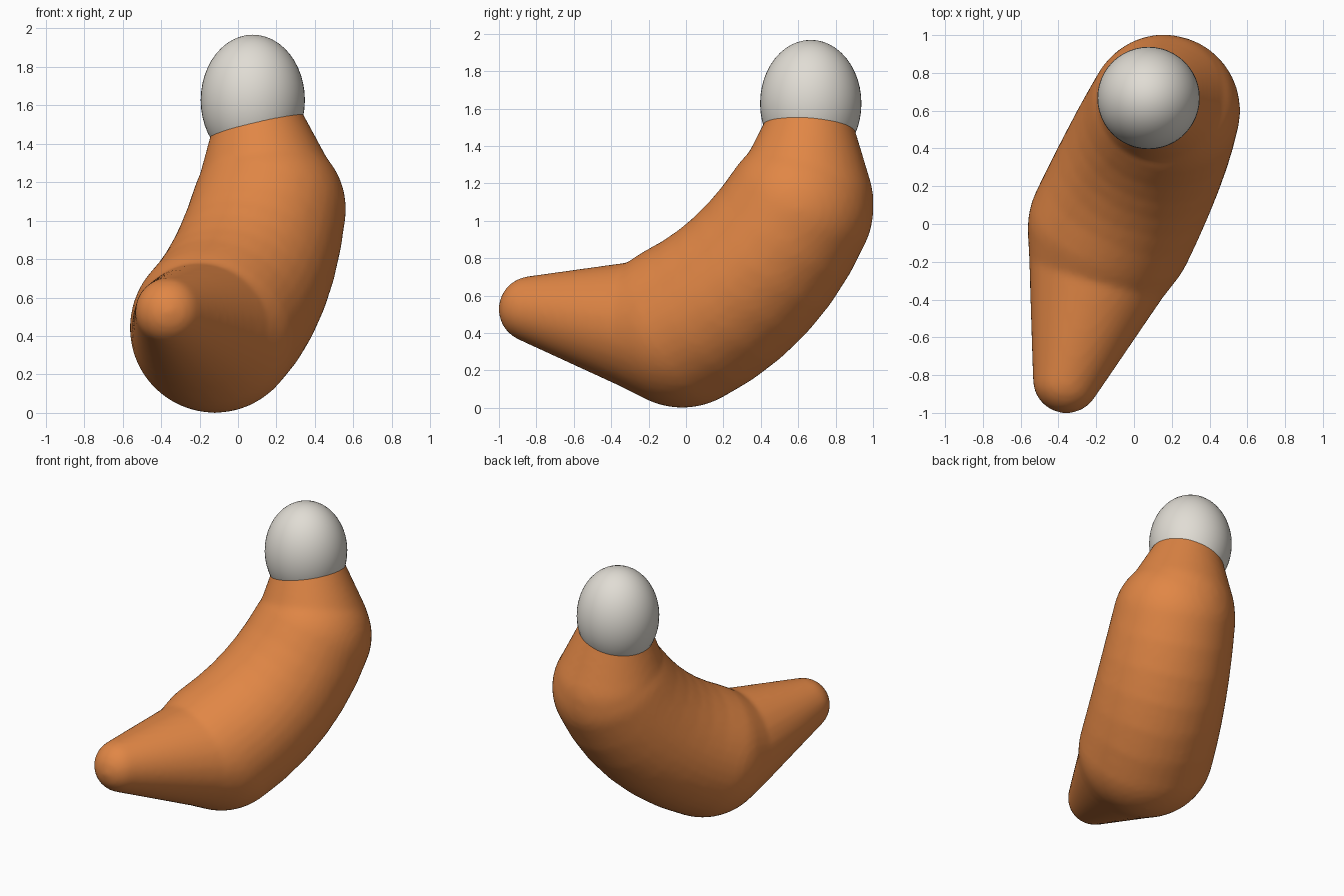
import bpy, bmesh, math
from mathutils import Vector, Matrix

if "Cube" in bpy.data.objects:
    bpy.data.objects.remove(bpy.data.objects["Cube"])


def material(name, rgb):
    m = bpy.data.materials.new(name)
    m.diffuse_color = (*rgb, 1)
    m.use_nodes = True
    m.node_tree.nodes["Principled BSDF"].inputs["Base Color"].default_value = m.diffuse_color
    return m


orange = material("warm orange", (0.75, 0.24, 0.06))
white = material("warm white", (0.75, 0.72, 0.66))


def add_object(name, bm, mat):
    me = bpy.data.meshes.new(name)
    bm.to_mesh(me)
    bm.free()
    me.materials.append(mat)
    ob = bpy.data.objects.new(name, me)
    bpy.context.collection.objects.link(ob)
    return ob


def tapered_capsule(bm, a, b):
    """Hull around two balls, each given as (x, y, z, radius, widening in x)."""
    part = bmesh.new()
    for x, y, z, r, wide in (a, b):
        bmesh.ops.create_icosphere(part, subdivisions=4, radius=r,
                                   matrix=Matrix.Translation((x, y, z))
                                   @ Matrix.Diagonal((wide, 1, 1, 1)))
    hull = bmesh.ops.convex_hull(part, input=part.verts[:])
    loose = {g for g in hull["geom_interior"] + hull["geom_unused"]
             if isinstance(g, bmesh.types.BMVert)}
    bmesh.ops.delete(part, geom=list(loose), context='VERTS')
    me = bpy.data.meshes.new("capsule_part")
    part.to_mesh(me)
    part.free()
    bm.from_mesh(me)
    bpy.data.meshes.remove(me)


# Front horn: tip and knuckle
tip = (-0.358, -0.825, 0.527, 0.177, 1)
knuckle = (-0.165, -0.18, 0.432, 0.36, 1.085)

# Back arc: balls along a curve from elbow to shoulder
elbow, bend, shoulder = (Vector((-0.12, -0.02, 0.443)), Vector((0.07, 0.37, 0.64)),
                         Vector((0.16, 0.60, 1.06)))
steps = 6
arc = []
for i in range(steps + 1):
    t = i / steps
    p = elbow * (1 - t) ** 2 + bend * 2 * t * (1 - t) + shoulder * t * t
    arc.append((*p, 0.443 + (0.402 - 0.443) * t * t, 1))

# Narrowing neck
neck_base = (0.155, 0.625, 1.10, 0.378, 1)
neck_end = (0.11, 0.66, 1.49, 0.232, 1)

chain = [tip, knuckle] + arc
bm = bmesh.new()
for a, b in list(zip(chain, chain[1:])) + [(neck_base, neck_end)]:
    tapered_capsule(bm, a, b)
body = add_object("bent_body", bm, orange)

# Fuse the segments into one skin and soften the creases
remesh = body.modifiers.new("fuse", 'REMESH')
remesh.mode = 'VOXEL'
remesh.voxel_size = 0.02
remesh.use_smooth_shade = True
soften = body.modifiers.new("soften", 'SMOOTH')
soften.factor = 0.5
soften.iterations = 5

# Egg-shaped end
bm = bmesh.new()
bmesh.ops.create_uvsphere(bm, u_segments=48, v_segments=24, radius=1,
                          matrix=Matrix.Translation((0.077, 0.667, 1.627))
                          @ Matrix.Diagonal((0.271, 0.271, 0.34, 1)))
for f in bm.faces:
    f.smooth = True
add_object("egg_end", bm, white)
